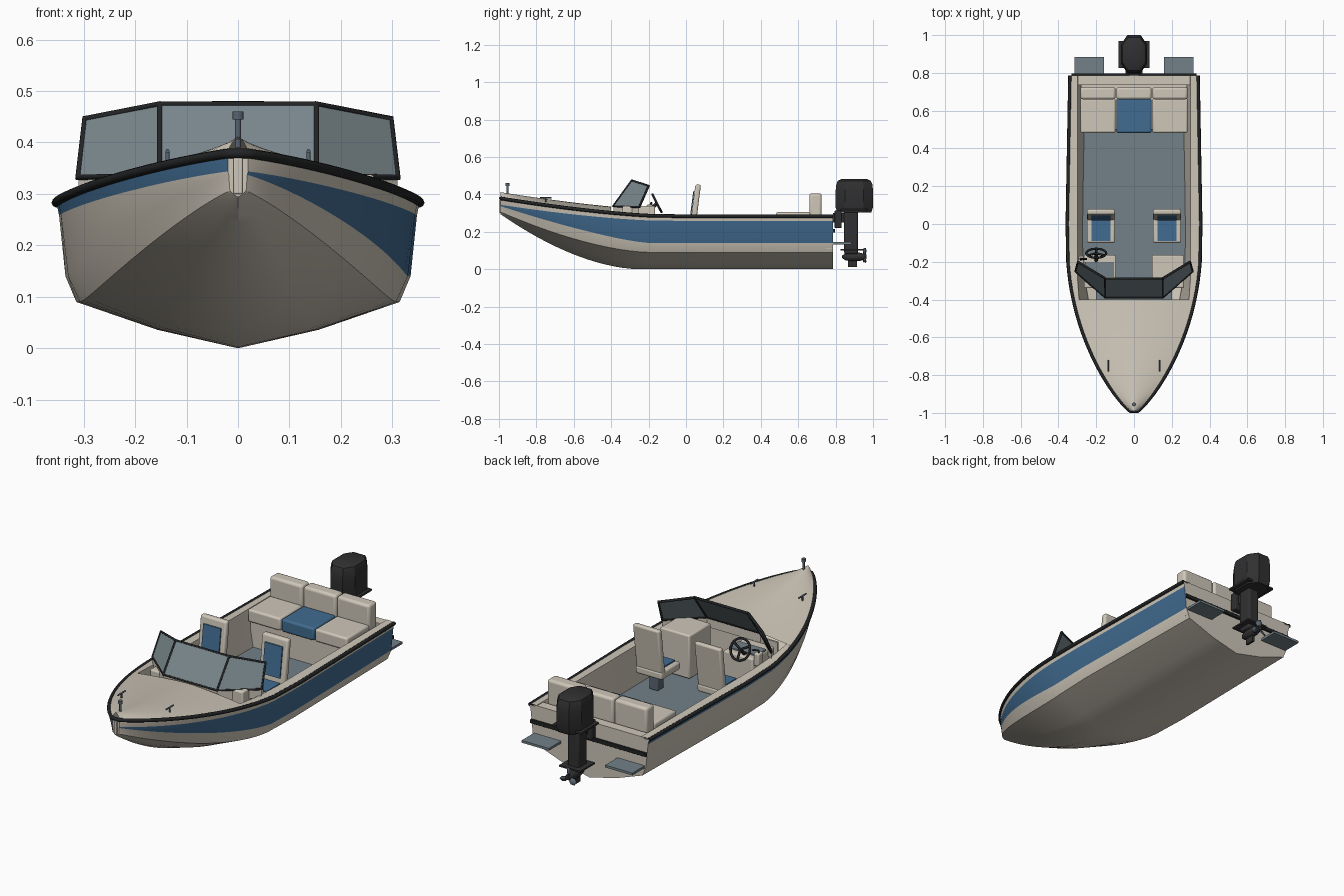
import bpy, bmesh, math
from mathutils import Vector

cube = bpy.data.objects.get("Cube")
if cube:
    bpy.data.objects.remove(cube)


def material(name, r, g, b):
    m = bpy.data.materials.new(name)
    m.use_nodes = True
    m.diffuse_color = (r, g, b, 1)
    m.node_tree.nodes["Principled BSDF"].inputs["Base Color"].default_value = (r, g, b, 1)
    return m


CREAM = material("cream", .62, .57, .485)
BLUE = material("blue", .053, .15, .285)
BLACK = material("black", .016, .017, .018)
MOTOR = material("motor grey", .03, .03, .032)
SLATE = material("slate", .17, .22, .25)
GLASS = material("tinted glass", .19, .24, .26)
METAL = material("metal", .10, .13, .16)


def finish(name, bm, mats, smooth=True, bevel=0):
    bmesh.ops.recalc_face_normals(bm, faces=bm.faces)
    me = bpy.data.meshes.new(name)
    bm.to_mesh(me)
    bm.free()
    ob = bpy.data.objects.new(name, me)
    bpy.context.collection.objects.link(ob)
    for m in mats:
        me.materials.append(m)
    if bevel:
        mod = ob.modifiers.new("Bevel", 'BEVEL')
        mod.width, mod.segments = bevel, 3
    if smooth:
        bpy.ops.object.select_all(action='DESELECT')
        ob.select_set(True)
        bpy.context.view_layer.objects.active = ob
        bpy.ops.object.shade_smooth_by_angle(angle=math.radians(32))
    return ob


def box(name, x, y, z, mat, bevel=0, lean=0):
    """Box from (min, max) ranges; lean shifts the top along y."""
    bm = bmesh.new()
    bmesh.ops.create_cube(bm, size=1)
    for v in bm.verts:
        top = v.co.z > 0
        v.co = [(r[0] + r[1]) / 2 + c * (r[1] - r[0]) for r, c in zip((x, y, z), v.co)]
        v.co.y += lean if top else 0
    return finish(name, bm, [mat], bevel > 0, bevel)


def loft(name, rings, mats, closed=False, caps=False, rule=None, smooth=True):
    """Skin a list of point rows; rule gives the material index of each strip."""
    bm = bmesh.new()
    rows = [[bm.verts.new(p) for p in ring] for ring in rings]
    n = len(rows[0])
    for a, b in zip(rows, rows[1:]):
        for i in range(n if closed else n - 1):
            j = (i + 1) % n
            f = bm.faces.new((a[i], a[j], b[j], b[i]))
            f.material_index = rule(i) if rule else 0
    if caps:
        bm.faces.new(rows[0])
        bm.faces.new(rows[-1])
    return finish(name, bm, mats, smooth)


def tube(name, pts, r, mat, cyclic=False):
    cu = bpy.data.curves.new(name, 'CURVE')
    cu.dimensions, cu.bevel_depth, cu.bevel_resolution = '3D', r, 2
    cu.use_fill_caps = True
    sp = cu.splines.new('POLY')
    sp.points.add(len(pts) - 1)
    for p, co in zip(sp.points, pts):
        p.co = (*co, 1)
    sp.use_cyclic_u = cyclic
    cu.materials.append(mat)
    ob = bpy.data.objects.new(name, cu)
    bpy.context.collection.objects.link(ob)
    bpy.ops.object.select_all(action='DESELECT')
    ob.select_set(True)
    bpy.context.view_layer.objects.active = ob
    bpy.ops.object.convert(target='MESH')


# Hull lines as functions of y
BOW, STERN, COCKPIT = -.991, .785, -.4


def ramp(y, start, power):
    return max(0, (start - y) / (start + 1)) ** power


def beam(y):
    return .347 * (1 - ramp(y, -.1, 2)) ** .82 + .006 - .018 * max(0, y)


def sheer(y):
    return .283 + .097 * ramp(y, -.1, 1.5)


def half_section(y):
    w, t = beam(y), ramp(y, -.1, 1)
    keel = .3 * ramp(y, -.25, 1.75)
    cw, cz = w * (.89 - .1 * t), .09 + .22 * ramp(y, -.2, 1.6)
    return [(0, keel), (cw * .5, keel + (cz - keel) * .4), (cw, cz),
            (w * (.95 - .05 * t), .14 + .2 * ramp(y, -.2, 1.3)),
            (w * .985, sheer(y) - .025 - .01 * t), (w, sheer(y))]


def section(y):
    half = half_section(y)
    return [(-x, y, z) for x, z in half[:0:-1]] + [(x, y, z) for x, z in half]


ys = [BOW + (-.2 - BOW) * (i / 24) ** 1.5 for i in range(25)] + [0, .25, .5, STERN]
# Painted strips: a thin one on the right side, a broad one on the left side
loft("hull", [section(y) for y in ys], [CREAM, BLUE], caps=True,
     rule=lambda i: int(i in (0, 8)))

# Cambered foredeck
deck_ys = [BOW + (COCKPIT - BOW) * (i / 18) ** 1.5 for i in range(19)]
loft("foredeck", [[(beam(y) * k, y, sheer(y) + .005 + .028 * (1 - abs(k) ** 1.5))
                   for k in (-1, -.75, -.5, -.25, -.1, 0, .1, .25, .5, .75, 1)]
                  for y in deck_ys], [CREAM])

# Cockpit liner with side decks, floor and bulkheads
FLOOR = .108


def liner(y):
    w = beam(y)
    inner = min(.298, w - .03)
    return [(w, y, sheer(y) + .005), (inner, y, sheer(y) + .008), (min(.272, w - .08), y, FLOOR)]


cockpit_ys = [COCKPIT, -.3, -.2, -.1, 0, .3, .6, STERN]
for side, s in (("left", 1), ("right", -1)):
    loft(side + "_side_deck", [[(s * x, a, z) for x, a, z in liner(y)] for y in cockpit_ys], [CREAM])
box("cockpit_floor", (-.272, .272), (-.27, .76), (FLOOR - .008, FLOOR), SLATE)
box("front_floor", (-.2, .2), (COCKPIT, -.27), (FLOOR - .008, FLOOR), SLATE)
box("front_bulkhead", (-.24, .24), (COCKPIT - .01, COCKPIT), (FLOOR + .015, .305), CREAM)
box("transom_top", (-.31, .31), (.735, STERN), (FLOOR, .288), CREAM)

# Rub rail around the bow and across the transom
rail = [(beam(y), y, sheer(y)) for y in ys[::-1]]
tube("rub_rail", rail + [(-x, y, z) for x, y, z in rail[::-1]], .0095, BLACK)
box("transom_rail", (-.33, .33), (STERN, .797), (.195, .215), BLACK, .003)
box("stem_bar", (-.009, .009), (BOW - .006, BOW + .01), (.3, .37), CREAM, .003)

# Rear bench
box("bench_base", (-.28, .28), (.5, .74), (FLOOR, .245), CREAM)
for place, c, w, m in (("right", -.191, .093, CREAM), ("middle", 0, .093, BLUE), ("left", .191, .093, CREAM)):
    x = (c - w, c + w)
    box(place + "_bench_cushion", x, (.482, .665), (.24, .305), m, .01)
    box(place + "_bench_back", x, (.66, .725), (.25, .405), CREAM, .013)

# Pedestal seats and consoles
for side, s in (("left", 1), ("right", -1)):
    c = s * .175
    x, panel = (c - .075, c + .075), (c - .05, c + .05)
    box(side + "_seat_pedestal", (c - .025, c + .025), (-.035, .015), (FLOOR, .2), METAL, .004)
    box(side + "_seat_cushion", x, (-.1, .055), (.19, .23), CREAM, .01)
    box(side + "_seat_pad", panel, (-.09, .02), (.228, .236), BLUE)
    box(side + "_seat_back", x, (.02, .05), (.215, .452), CREAM, .01, .03)
    box(side + "_seat_back_pad", panel, (.0185, .0245), (.26, .415), BLUE, 0, .02)
    cx = s * .18
    box(side + "_console", (cx - .085, cx + .085), (-.34, -.165), (.115, .338 if s > 0 else .315), CREAM, .008)
box("dash_panel", (-.26, -.105), (-.28, -.2), (.314, .322), SLATE)
box("throttle_box", (-.295, -.265), (-.21, -.17), (.28, .345), CREAM, .006)
tube("throttle_lever", [(-.28, -.19, .34), (-.285, -.185, .357), (-.25, -.185, .352)], .005, BLACK)

# Steering wheel, leaning forward
centre, up = Vector((-.2, -.155, .352)), Vector((0, -.45, .89))


def on_wheel(a, r):
    return centre + Vector((math.cos(a), 0, 0)) * r + up * math.sin(a) * r


tube("wheel_rim", [on_wheel(math.tau * i / 24, .053) for i in range(24)], .006, BLACK, True)
for i in range(3):
    tube("wheel_spoke", [centre, on_wheel(math.tau * i / 3 - math.pi / 2, .053)], .006, BLACK)
tube("wheel_column", [centre, centre + Vector((0, -.04, -.04))], .009, BLACK)

# Windshield: three framed panes on a low base
foot = [(-.31, -.25, .332), (-.152, -.388, .336), (.152, -.388, .336), (.31, -.25, .332)]
head = [(-.297, -.2, .446), (-.152, -.288, .474), (.152, -.288, .474), (.297, -.2, .446)]
for i, place in enumerate(("right", "centre", "left")):
    pane = [foot[i], foot[i + 1], head[i + 1], head[i]]
    ob = loft(place + "_windshield_glass", [pane[:2], pane[:1:-1]], [GLASS], smooth=False)
    mod = ob.modifiers.new("Thickness", 'SOLIDIFY')
    mod.thickness, mod.offset = .004, 0
    tube(place + "_windshield_frame", pane, .007, BLACK, True)
loft("windshield_base", [foot, [(x, y, .285) for x, y, z in foot]], [CREAM], smooth=False)

# Bow light and cleats
tube("bow_light_pole", [(0, -.955, .39), (0, -.955, .448)], .006, METAL)
tube("bow_light_cap", [(0, -.955, .445), (0, -.955, .46)], .011, METAL)
for s in (-1, 1):
    tube("cleat_bar", [(s * .137, -.78, .383), (s * .137, -.72, .383)], .004, METAL)
    tube("cleat_post", [(s * .137, -.75, .345), (s * .137, -.75, .383)], .004, METAL)
    box("trim_tab", sorted((s * .16, s * .315)), (.78, .885), (.132, .144), SLATE)


# Outboard motor
def octagon(z, k):
    pts = [(.5, -1), (1, -.5), (1, .5), (.5, 1), (-.5, 1), (-1, .5), (-1, -.5), (-.5, -1)]
    return [(x * .07 * k, .9 + y * .1 * k, z) for x, y in pts]


loft("motor_cowl", [octagon(z, k) for z, k in
     ((.303, .9), (.33, 1), (.42, 1), (.455, .96), (.472, .88), (.481, .7))], [MOTOR], True, True)
box("motor_flange", (-.083, .083), (.825, .97), (.31, .322), MOTOR, .003)
box("motor_leg", (-.033, .033), (.845, .92), (.08, .31), MOTOR, .012)
box("motor_bracket", (-.045, .045), (.795, .832), (.22, .315), MOTOR, .005)
box("motor_swivel", (-.025, .025), (.785, .86), (.25, .3), MOTOR)
box("splash_plate", (-.06, .06), (.825, .945), (.1, .108), MOTOR)
loft("gearcase", [[(r * math.cos(math.tau * i / 16), y, .066 + r * math.sin(math.tau * i / 16))
                   for i in range(16)] for y, r in
                  ((.835, .006), (.85, .018), (.88, .024), (.93, .022), (.965, .012))],
     [MOTOR], True, True)
box("skeg", (-.006, .006), (.865, .915), (.012, .06), MOTOR)
for i in range(3):
    a = math.tau * i / 3 + math.pi / 2
    d, side = Vector((math.cos(a), 0, math.sin(a))), Vector((-math.sin(a), .6, math.cos(a)))
    hub = Vector((0, .957, .066))
    ob = loft("propeller_blade", [[hub + d * r - side * w, hub + d * r + side * w]
              for r, w in ((.008, .006), (.03, .014), (.048, .008))], [METAL])
    ob.modifiers.new("Thickness", 'SOLIDIFY').thickness = .004
